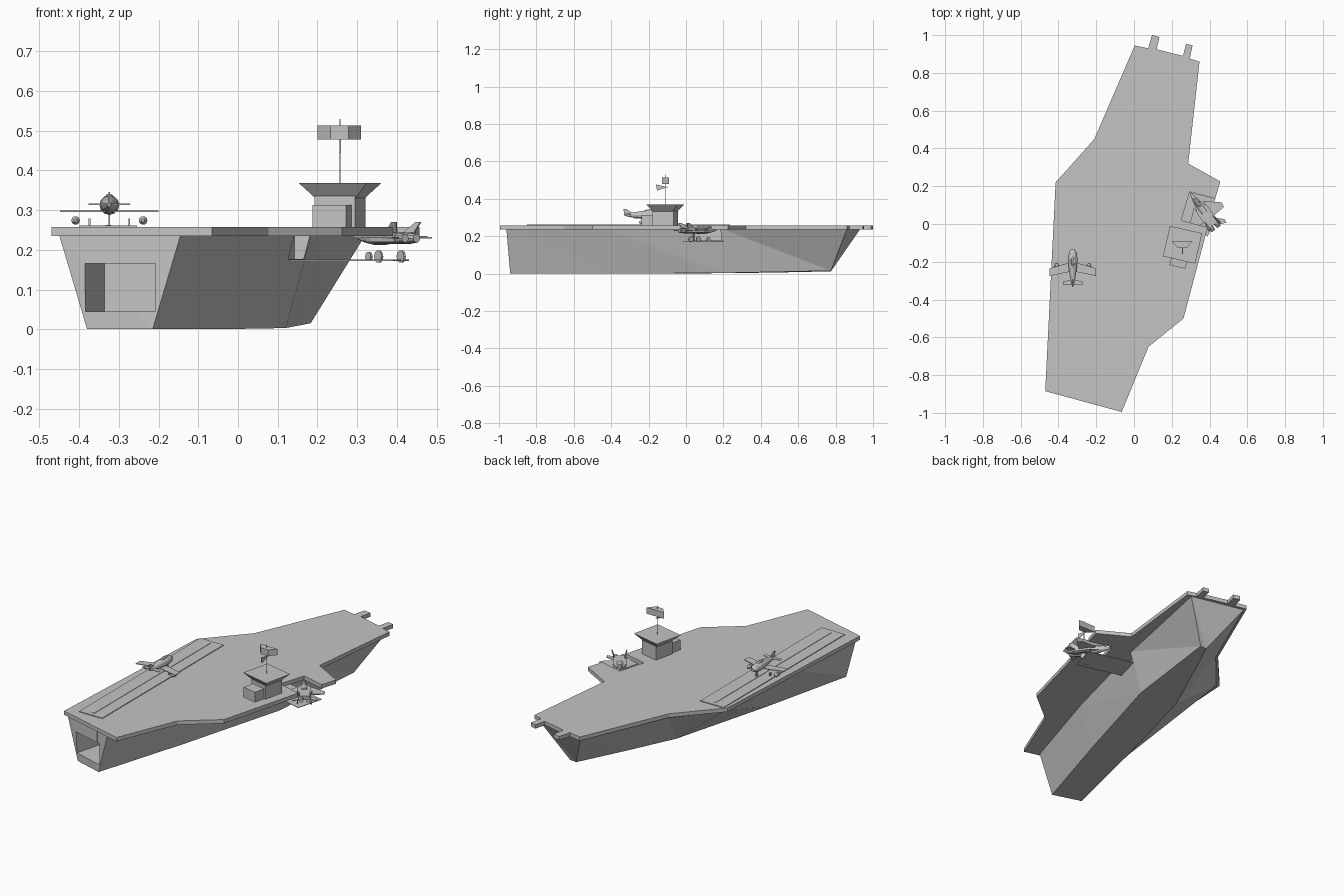
import bpy
import bmesh
from math import sin, cos, pi, radians
from mathutils import Matrix

cube = bpy.data.objects.get("Cube")
if cube:
    bpy.data.objects.remove(cube, do_unlink=True)

GREY = (0.55, 0.55, 0.55, 1)
paint = bpy.data.materials.new("ship grey")
paint.use_nodes = True
paint.diffuse_color = GREY
paint.node_tree.nodes["Principled BSDF"].inputs["Base Color"].default_value = GREY


def loft(name, rings, place=Matrix(), triangles=False):
    """Skin a stack of equal rings and cap both ends."""
    bm = bmesh.new()
    rows = [[bm.verts.new(p) for p in ring] for ring in rings]
    n = len(rows[0])
    for low, high in zip(rows, rows[1:]):
        for i in range(n):
            j = (i + 1) % n
            if triangles:
                bm.faces.new((low[i], low[j], high[i]))
                bm.faces.new((low[j], high[j], high[i]))
            else:
                bm.faces.new((low[i], low[j], high[j], high[i]))
    bm.faces.new(rows[0][::-1])
    bm.faces.new(rows[-1])
    bmesh.ops.recalc_face_normals(bm, faces=bm.faces)
    bm.transform(place)
    mesh = bpy.data.meshes.new(name)
    bm.to_mesh(mesh)
    bm.free()
    mesh.materials.append(paint)
    obj = bpy.data.objects.new(name, mesh)
    bpy.context.collection.objects.link(obj)
    return obj


def prism(name, outline, z0, z1, place=Matrix()):
    return loft(name, [[(x, y, z) for x, y in outline] for z in (z0, z1)], place)


def rect(w, d, x=0, y=0):
    return [(x - w / 2, y - d / 2), (x + w / 2, y - d / 2),
            (x + w / 2, y + d / 2), (x - w / 2, y + d / 2)]


def body(name, stations, place, sides=12, x=0, z=0):
    """Round body along y from (y, radius) stations."""
    rings = [[(x + r * cos(2 * pi * k / sides), y, z + r * sin(2 * pi * k / sides))
              for k in range(sides)] for y, r in stations]
    return loft(name, rings, place)


def wheel(name, x, y, z, radius, place):
    """Thin disc standing upright, axle along x."""
    rings = [[(x + s, y + radius * cos(pi * k / 5), z + radius * sin(pi * k / 5))
              for k in range(10)] for s in (-.003, .003)]
    return loft(name, rings, place)


def flip(outline):
    return [(-x, y) for x, y in outline]


def spot(x, y, z, degrees):
    return Matrix.Translation((x, y, z)) @ Matrix.Rotation(radians(degrees), 4, "Z")


# Hull: lower and upper outline, stern to bow and back
keel = [(-.215, -.94, 0), (-.05, -.4, 0), (.12, .2, .003), (.183, .775, .015),
        (.145, .775, .012), (.02, .5, .006), (-.1, .23, .002), (-.255, -.36, 0), (-.38, -.89, 0)]
rim = [(-.145, -.96), (.02, -.43), (.185, .2), (.32, .86),
       (.01, .93), (-.2, .445), (-.4, .21), (-.43, -.4), (-.45, -.88)]
hull = loft("hull", [keel, [(x, y, .236) for x, y in rim]], triangles=True)

# Stern hangar and side hangar openings
cutters = [
    prism("stern_cutter", rect(.184, .3), .045, .165, spot(-.285, -.875, 0, -14.5)),
    prism("side_cutter", rect(.16, .155), .177, .245, spot(.2, .1, 0, -14.5)),
]
bpy.context.view_layer.objects.active = hull
for cutter in cutters:
    cutter.hide_render = True
    mod = hull.modifiers.new("opening", "BOOLEAN")
    mod.operation = "DIFFERENCE"
    mod.solver = "EXACT"
    mod.object = cutter
    bpy.ops.object.modifier_apply(modifier=mod.name)
    bpy.data.objects.remove(cutter, do_unlink=True)
prism("stern_panel", rect(.165, .006), .165, .236, spot(-.302, -.917, 0, -14.5))

# Flight deck with bow tabs and lift notch
deck = [(-.065, -.995), (.077, -.65), (.262, -.5), (.39, -.018), (.25, .02), (.295, .17),
        (.43, .134), (.457, .225), (.287, .32), (.347, .86), (.295, .875), (.31, .945),
        (.275, .953), (.26, .89), (.12, .925), (.135, .99), (.095, 1), (.075, .93),
        (.004, .945), (-.21, .45), (-.415, .22), (-.47, -.885)]
prism("flight_deck", deck, .235, .257)

# Lift platform
prism("lift_platform", [(.13, .05), (.39, -.018), (.43, .134), (.17, .2)], .172, .175)

# Runway and centre line
prism("runway", rect(.145, 1.085, -.327, -.308), .256, .261)
prism("runway_line", rect(.014, 1.04, -.327, -.308), .26, .263)

# Island tower
tower = spot(.257, -.11, 0, -13)
prism("tower_base", rect(.105, .115), .256, .335, tower)
prism("tower_annex", rect(.086, .07, 0, -.085), .256, .313, tower)
loft("tower_roof", [[(x, y, z) for x, y in rect(w, d)]
                    for w, d, z in ((.1, .1, .328), (.175, .165, .368))], tower)

# Mast, pennant and radar screen
prism("mast", rect(.003, .003, .257, -.11), .365, .53)
loft("mast_pennant", [[(x, -.16, .476), (x, -.095, .462), (x, -.155, .444)] for x in (.255, .259)])
prism("radar_screen", [(.2, -.09), (.233, -.128), (.278, -.128), (.31, -.09)], .478, .513)

# Propeller aeroplane on the runway
plane = spot(-.324, -.23, .313, 0)
body("plane_fuselage", [(-.1, .004), (-.06, .013), (0, .022), (.045, .025),
                        (.08, .02), (.098, .008)], plane)
wing = [(0, -.02), (.124, -.045), (.124, -.005), (.03, .022), (0, .022)]
tail = [(0, -.09), (.052, -.092), (.052, -.075), (0, -.062)]
for side, shape, s in (("left", list, 1), ("right", flip, -1)):
    prism("plane_wing_" + side, shape(wing), -.018, -.014, plane)
    prism("plane_tail_" + side, shape(tail), 0, .003, plane)
    body("plane_pod_" + side, [(-.022, .004), (-.008, .011), (.01, .011), (.022, .004)],
         plane, 10, s * .085, -.039)
    prism("plane_wheel_" + side, rect(.004, .014, s * .05, .01), -.052, -.034, plane)
prism("plane_nose_wheel", rect(.004, .014, 0, .06), -.052, -.022, plane)
loft("plane_fin", [[(x, -.104, .032), (x, -.088, .032), (x, -.055, .008), (x, -.1, 0)]
                   for x in (-.002, .002)], plane)
body("plane_cockpit", [(0, .004), (.02, .011), (.045, .011), (.062, .004)],
     plane, 8, 0, .018)

# Jet parked on the lift
jet = spot(.362, .075, .232, 36)
body("jet_nose", [(-.02, .02), (.03, .02), (.07, .014), (.108, .003)], jet)
body("jet_canopy", [(.01, .004), (.03, .012), (.055, .012), (.08, .003)], jet, 8, 0, .013)
prism("jet_middle", [(-.034, -.1), (.034, -.1), (.034, 0), (.018, .045),
                     (-.018, .045), (-.034, 0)], -.012, .012, jet)
jet_wing = [(.03, -.06), (.102, -.055), (.106, -.028), (.03, .035)]
jet_tail = [(.03, -.115), (.062, -.13), (.066, -.108), (.03, -.075)]
for side, shape, s in (("left", list, 1), ("right", flip, -1)):
    prism("jet_wing_" + side, shape(jet_wing), -.002, .003, jet)
    prism("jet_tail_" + side, shape(jet_tail), -.004, 0, jet)
    body("jet_engine_" + side, [(-.125, .011), (-.09, .015), (0, .014)], jet, 10, s * .018, -.003)
    loft("jet_fin_" + side, [[(s * x, -.115, .038), (s * x, -.095, .038), (s * (x - .012), -.05, .008),
                              (s * (x - .012), -.1, .008)] for x in (.036, .04)], jet)
    wheel("jet_wheel_" + side, s * .035, -.035, -.049, .016, jet)
wheel("jet_nose_wheel", 0, .055, -.049, .012, jet)
